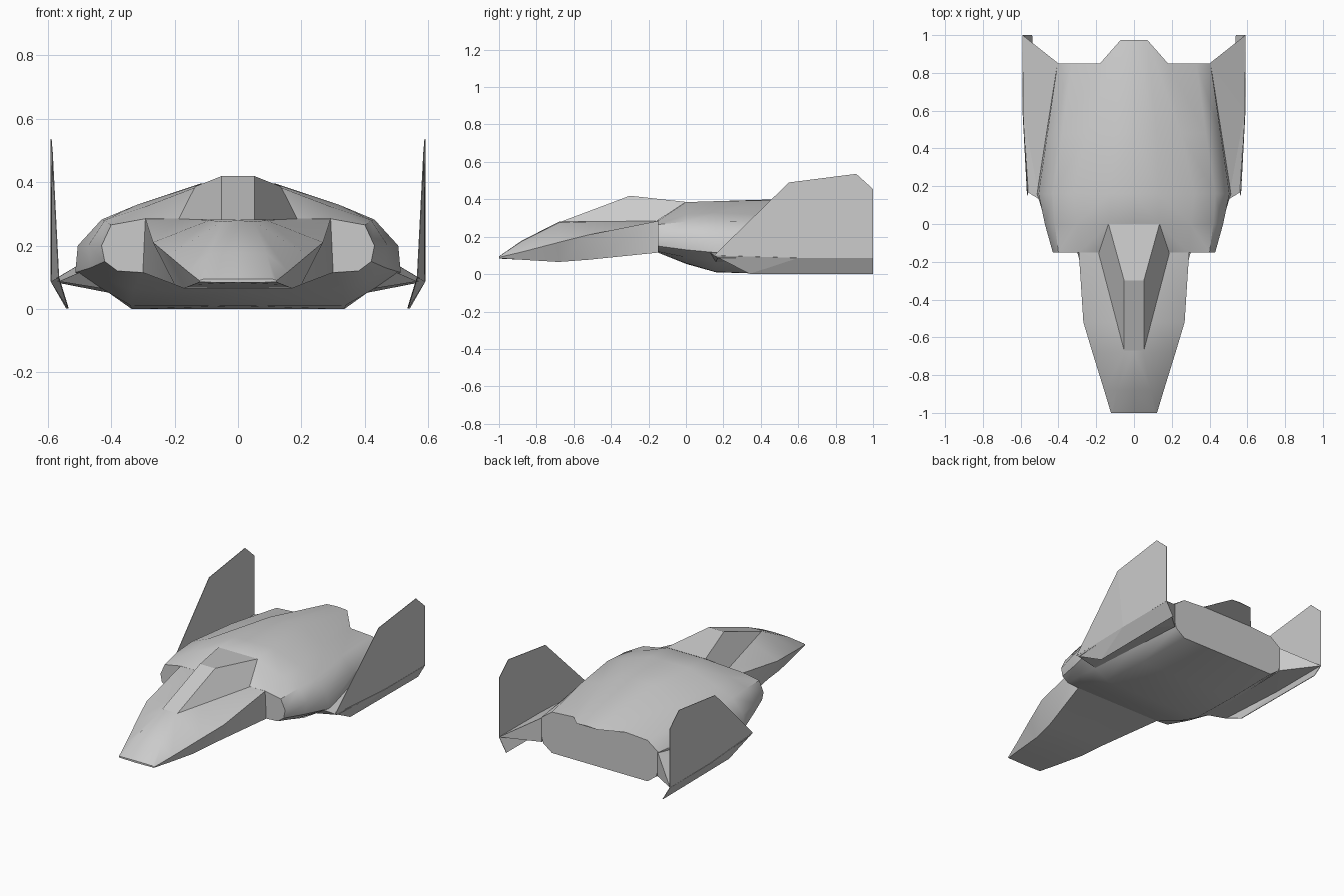
import bpy
import bmesh
import math

cube = bpy.data.objects.get("Cube")
if cube:
    bpy.data.objects.remove(cube, do_unlink=True)

grey = bpy.data.materials.new("hull grey")
grey.use_nodes = True
colour = (0.6, 0.6, 0.6, 1)
grey.diffuse_color = colour
grey.node_tree.nodes["Principled BSDF"].inputs["Base Color"].default_value = colour


def make_object(name, verts, faces, smooth_angle=None, closed=True):
    """Create a mesh object from points and faces, with tidy normals."""
    bm = bmesh.new()
    points = [bm.verts.new(v) for v in verts]
    for face in faces:
        bm.faces.new([points[i] for i in face])
    bmesh.ops.remove_doubles(bm, verts=bm.verts[:], dist=0.0005)
    bmesh.ops.dissolve_degenerate(bm, edges=bm.edges[:], dist=0.0005)
    if closed:
        bmesh.ops.recalc_face_normals(bm, faces=bm.faces[:])
    mesh = bpy.data.meshes.new(name)
    bm.to_mesh(mesh)
    bm.free()
    mesh.materials.append(grey)
    obj = bpy.data.objects.new(name, mesh)
    bpy.context.collection.objects.link(obj)
    if smooth_angle:
        bpy.ops.object.select_all(action="DESELECT")
        obj.select_set(True)
        bpy.context.view_layer.objects.active = obj
        bpy.ops.object.shade_smooth_by_angle(angle=math.radians(smooth_angle))
    return obj


def loft(name, sections, smooth_angle, tail=None):
    """Skin mirrored half sections, each (y, [(x, z) from keel to spine])."""
    verts, faces = [], []
    half = len(sections[0][1])
    for number, (y, outline) in enumerate(sections):
        last = number == len(sections) - 1
        for side in (1, -1):
            for x, z in outline:
                depth = tail if tail and last and x < 0.1 and z > 0.2 else y
                verts.append((side * x, depth, z))
    size = half * 2
    for s in range(len(sections) - 1):
        for start in (0, half):
            for i in range(start, start + half - 1):
                a, b = s * size + i, (s + 1) * size + i
                faces.append((a, a + 1, b + 1, b))
    # Horizontal strips close both ends
    for base in (0, (len(sections) - 1) * size):
        for i in range(base, base + half - 1):
            faces.append((i, i + 1, i + 1 + half, i + half))
    return make_object(name, verts, faces, smooth_angle)


def mirrored_pair(name, verts, faces, thickness=0, closed=True):
    """Build a part on both sides."""
    for label, side in (("left", 1), ("right", -1)):
        points = [(side * x, y, z) for x, y, z in verts]
        obj = make_object(label + "_" + name, points, faces, closed=closed)
        if thickness:
            solid = obj.modifiers.new("thickness", "SOLIDIFY")
            solid.thickness = thickness
            solid.offset = 0


# Forward fuselage
loft("nose", [
    (-1.0, [(0, .083), (.12, .085), (.122, .09), (.11, .094), (0, .095)]),
    (-.88, [(0, .077), (.14, .077), (.158, .118), (.09, .175), (0, .178)]),
    (-.68, [(0, .065), (.17, .065), (.22, .17), (.05, .275), (0, .28)]),
    (-.52, [(0, .077), (.2, .077), (.268, .21), (.09, .28), (0, .285)]),
    (-.15, [(0, .115), (.3, .115), (.292, .284), (.185, .285), (0, .29)]),
    (.05, [(0, .115), (.29, .115), (.29, .284), (.185, .3), (0, .3)]),
], 40)

# Main body with shoulder lobes and a protruding rear spine
loft("main_body", [
    (-.15, [(0, .115), (.3, .115), (.38, .12), (.42, .15), (.43, .2),
            (.4, .265), (.29, .285), (.185, .285), (0, .285)]),
    (0, [(0, .055), (.33, .058), (.41, .09), (.465, .13), (.472, .2),
         (.42, .28), (.3, .32), (.13, .385), (0, .385)]),
    (.16, [(0, .01), (.34, .012), (.43, .065), (.513, .115), (.505, .2),
           (.43, .282), (.32, .328), (.13, .39), (0, .39)]),
    (.48, [(0, 0), (.335, 0), (.42, .06), (.466, .125), (.458, .2),
           (.38, .285), (.25, .315), (.12, .395), (0, .4)]),
    (.85, [(0, 0), (.33, 0), (.39, .045), (.405, .1), (.405, .2),
           (.33, .255), (.18, .265), (.07, .3), (0, .305)]),
], 40, tail=.975)

# Faceted canopy
half_canopy = [(.052, -.67, .28), (.052, -.3, .419), (.135, 0, .386), (.187, -.155, .284)]
canopy = half_canopy + [(-x, y, z) for x, y, z in half_canopy]
make_object("canopy", canopy, [
    (0, 1, 5, 4), (1, 2, 6, 5), (0, 3, 2, 1), (4, 5, 6, 7), (0, 4, 7, 3), (2, 3, 7, 6)])

# Wedge shaped wings
mirrored_pair("wing", [
    (.5, .13, .115), (.565, .17, .087), (.588, .6, .087), (.59, 1, .087),
    (.4, .85, .2), (.4, .85, .05), (.43, .16, .065)], [
    (0, 1, 2), (0, 2, 4), (2, 3, 4), (3, 5, 4),
    (6, 2, 1), (6, 5, 2), (5, 3, 2), (0, 6, 1), (0, 4, 5, 6)])

# Upright fins
mirrored_pair("upper_fin", [
    (.565, .15, .1), (.585, .55, .49), (.589, .91, .536), (.589, 1, .455),
    (.589, 1, .087), (.587, .6, .087)],
    [(0, 5, 1), (1, 5, 4, 3, 2)], .003, closed=False)

# Canted lower fins
mirrored_pair("lower_fin", [
    (.565, .15, .1), (.589, .6, .087), (.589, 1, .087), (.54, 1, .002), (.535, .34, .002)],
    [(0, 4, 1), (1, 4, 3, 2)], .003, closed=False)
